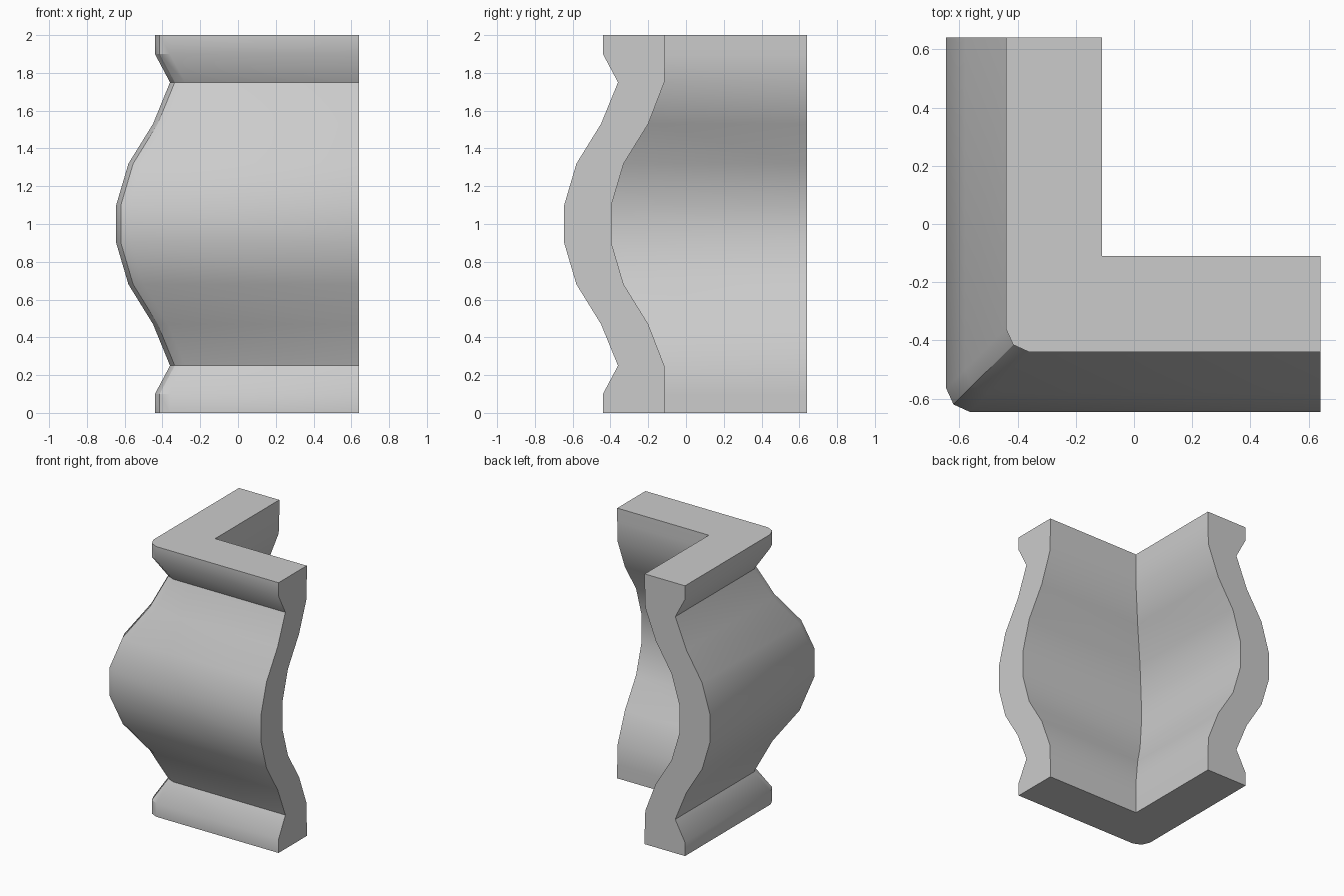
import bpy, bmesh, math

if "Cube" in bpy.data.objects:
    bpy.data.objects.remove(bpy.data.objects["Cube"])

END = 0.64      # where both arms are cut off
BEVEL = 0.08    # softened outer corner
MID = 0.025

# Lower half of the moulding profile: (height, outer offset, inner offset)
half = [(0.0, -0.44, -0.11), (0.1, -0.44, -0.11), (0.25, -0.36, -0.115),
        (0.47, -0.45, -0.2), (0.68, -0.58, -0.33), (0.9, -0.645, -0.395)]
profile = half + [(2 - z, o, i) for z, o, i in reversed(half)]


def l_section(o, i):
    """L-shaped outline with a two-step bevel on the outer corner."""
    return [(END, o), (o + BEVEL, o), (o + MID, o + MID), (o, o + BEVEL),
            (o, END), (i, END), (i, i), (END, i)]


# Corner moulding: stack the L sections and skin them
bm = bmesh.new()
rings = [[bm.verts.new((x, y, z)) for x, y in l_section(o, i)] for z, o, i in profile]
for a, b in zip(rings, rings[1:]):
    n = len(a)
    for k in range(n):
        m = (k + 1) % n
        bm.faces.new((a[k], a[m], b[m], b[k]))
bm.faces.new(rings[0])
bm.faces.new(rings[-1])
bmesh.ops.recalc_face_normals(bm, faces=bm.faces)

mesh = bpy.data.meshes.new("corner_moulding")
bm.to_mesh(mesh)
bm.free()
obj = bpy.data.objects.new("corner_moulding", mesh)
bpy.context.collection.objects.link(obj)

# Smooth the bulge, keep the moulding edges sharp
bpy.context.view_layer.objects.active = obj
obj.select_set(True)
bpy.ops.object.shade_smooth_by_angle(angle=math.radians(30))
